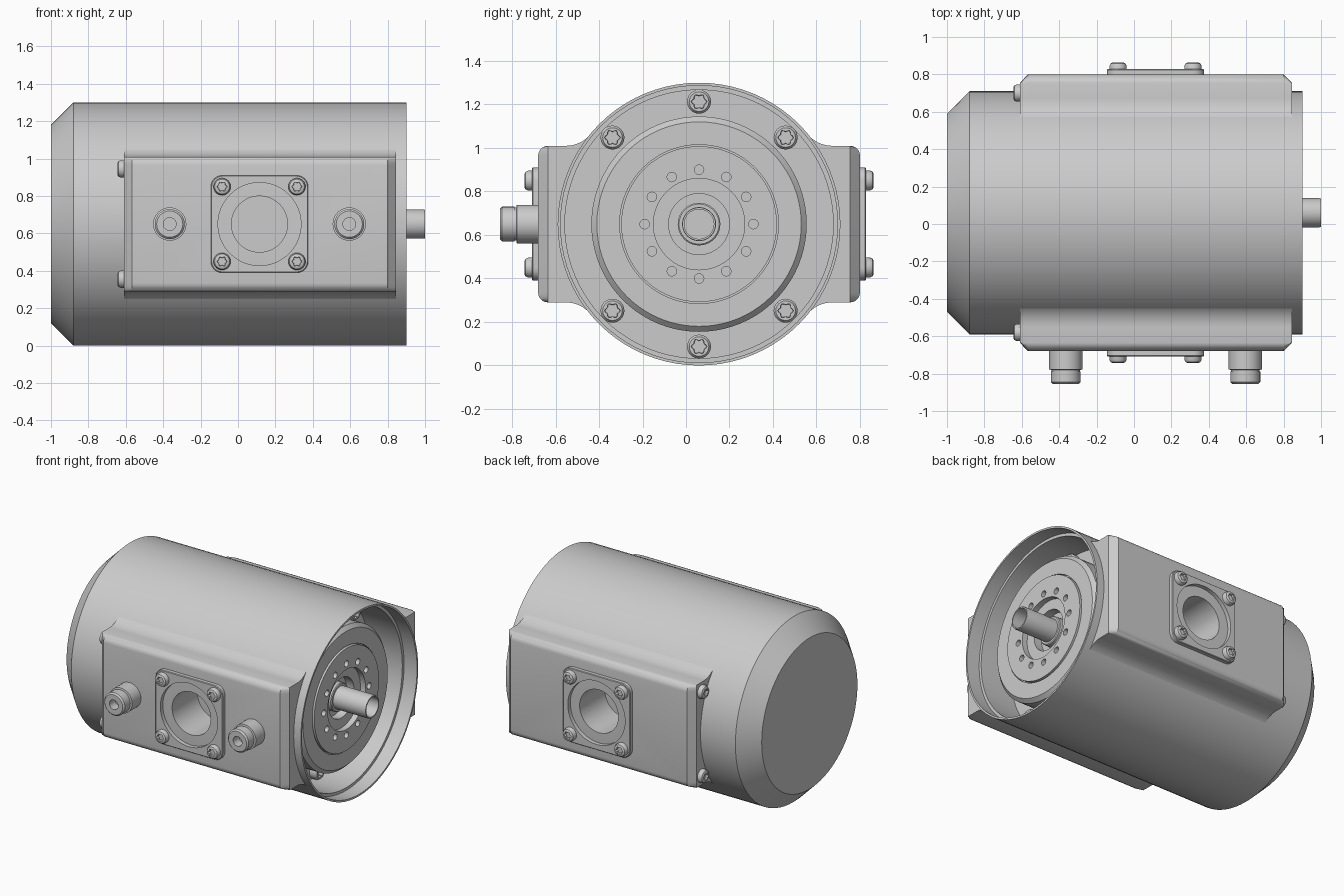
import bpy, bmesh, math
from math import sin, cos, pi, radians
from mathutils import Vector, Matrix

if "Cube" in bpy.data.objects:
    bpy.data.objects.remove(bpy.data.objects["Cube"])

CY, CZ, R = 0.06, 0.65, 0.65      # motor axis runs along x through (CY, CZ)
PX = 0.115                        # centre of the side ports


def make(name, bm):
    bmesh.ops.remove_doubles(bm, verts=bm.verts, dist=1e-5)
    bmesh.ops.recalc_face_normals(bm, faces=bm.faces)
    me = bpy.data.meshes.new(name)
    bm.to_mesh(me)
    bm.free()
    ob = bpy.data.objects.new(name, me)
    bpy.context.collection.objects.link(ob)
    return ob


def skin(bm, rings):
    """Bridge closed rings of points and cap both ends."""
    vs = [[bm.verts.new(p) for p in ring] for ring in rings]
    n = len(vs[0])
    for a, b in zip(vs, vs[1:]):
        for i in range(n):
            j = (i + 1) % n
            bm.faces.new((a[i], a[j], b[j], b[i]))
    bm.faces.new(vs[0])
    bm.faces.new(vs[-1])


def lathe(bm, profile, pos, axis, n=32):
    """Revolve (height, radius[, lobe depth]) points around an axis."""
    m = Matrix.Translation(pos) @ Vector(axis).to_track_quat('Z', 'Y').to_matrix().to_4x4()
    rings = []
    for h, r, *lobe in profile:
        k = lobe[0] if lobe else 0
        rings.append([m @ Vector((r * (1 + k * cos(6 * t)) * cos(t),
                                  r * (1 + k * cos(6 * t)) * sin(t), h))
                      for t in (2 * pi * i / n for i in range(n))])
    skin(bm, rings)


def turned(name, profile, pos, axis, n=32):
    bm = bmesh.new()
    lathe(bm, profile, pos, axis, n)
    return make(name, bm)


def cut(ob, cutter):
    mod = ob.modifiers.new("cut", 'BOOLEAN')
    mod.operation, mod.solver, mod.object = 'DIFFERENCE', 'EXACT', cutter
    bpy.context.view_layer.objects.active = ob
    bpy.ops.object.modifier_apply(modifier=mod.name)
    cutter.hide_render = True
    cutter.hide_viewport = True


def arc(cx, cy, r, a0, a1, n):
    return [(cx + r * cos(radians(a0 + (a1 - a0) * i / n)),
             cy + r * sin(radians(a0 + (a1 - a0) * i / n))) for i in range(n + 1)]


# Housing: chamfered rear, open front lip, deep channel and raised drive face
body = turned("motor_housing", [
    (-1, 0.53), (-0.88, R), (0.9, R), (0.9, 0.637), (0.8, 0.637), (0.8, 0.617),
    (0.55, 0.617), (0.55, 0.495), (0.765, 0.495), (0.79, 0.47), (0.79, 0.365),
    (0.77, 0.365), (0.77, 0.358), (0.8, 0.358), (0.8, 0.21), (0.76, 0.21),
    (0.76, 0.14), (0.70, 0.14), (0.70, 0.095)], (0, CY, CZ), (1, 0, 0), 80)

# Ring of twelve bolt holes in the drive face
bm = bmesh.new()
for i in range(12):
    a = i * pi / 6
    lathe(bm, [(0, 0.022), (0.2, 0.022)],
          (0.74, CY + 0.25 * cos(a), CZ + 0.25 * sin(a)), (1, 0, 0), 16)
cut(body, make("bolt_hole_cutter", bm))

# Hollow output shaft and its collar
turned("output_shaft", [(0.6, 0.078), (0.99, 0.078), (1.0, 0.076), (1.0, 0.068), (0.66, 0.068)],
       (0, CY, CZ), (1, 0, 0), 40)
turned("shaft_collar", [(0.65, 0.098), (0.745, 0.098), (0.75, 0.092), (0.75, 0.07)],
       (0, CY, CZ), (1, 0, 0), 40)

# Cross-section of a side box: rounded outer corners, fillets into the housing
half = arc(0.695, 0.315, 0.045, 0, 90, 5)
half += arc(0.613, 0.509, 0.149, -90, -140.3, 8)
ang = math.degrees(math.atan2(half[-1][1], half[-1][0]))
inner = arc(0, 0, 0.643, ang - 1, -ang + 1, 24)
section = half + inner + [(u, -w) for u, w in reversed(half)]

HEAD = [(-0.02, 0.046), (0.018, 0.046), (0.03, 0.04), (0.035, 0.03),
        (0.035, 0.024, 0.15), (0.018, 0.022, 0.15)]

for side, s in (("front", -1), ("rear", 1)):
    face = CY + s * 0.74
    out = (0, s, 0)

    # Side box with bevelled ends
    bm = bmesh.new()
    rings = [[(x, CY + s * min(u, lim), CZ + w) for u, w in section]
             for x, lim in ((-0.61, 0.695), (-0.567, 0.74), (0.80, 0.74), (0.845, 0.695))]
    skin(bm, rings)
    box = make(side + "_side_box", bm)

    # Round port bored through box into the housing
    bore = turned(side + "_bore_cutter", [(-0.28, 0.15), (0.1, 0.15)], (PX, face, CZ), out, 48)
    cut(box, bore)
    bore.hide_viewport = False
    cut(body, bore)

    # Square port flange with rounded corners
    bm = bmesh.new()
    outline = []
    for q, (a, b) in enumerate(((1, 1), (-1, 1), (-1, -1), (1, -1))):
        outline += arc(a * 0.2, b * 0.2, 0.06, q * 90, q * 90 + 90, 6)
    skin(bm, [[(PX + k * a, face + s * d, CZ + k * b) for a, b in outline]
              for d, k in ((-0.01, 1), (0.024, 1), (0.028, 0.985))])
    flange = make(side + "_port_flange", bm)
    cut(flange, turned(side + "_flange_cutter", [(-0.1, 0.222), (0.1, 0.222)],
                       (PX, face, CZ), out, 48))

    # Flange screws and box end screws
    bm = bmesh.new()
    for a in (-0.2, 0.2):
        for b in (-0.2, 0.2):
            lathe(bm, HEAD, (PX + a, face + s * 0.028, CZ + b), out, 24)
    for b in (-0.295, 0.295):
        lathe(bm, HEAD, (-0.61, CY + s * 0.64, CZ + b), (-1, 0, 0), 24)
    make(side + "_box_screws", bm)

# Cover screws at the bottom of the front channel
bm = bmesh.new()
for deg in (45, 90, 135, 225, 270, 315):
    a = radians(deg)
    lathe(bm, [(-0.02, 0.055), (0.035, 0.055), (0.05, 0.045), (0.05, 0.032, 0.15), (0.02, 0.03, 0.15)],
          (0.55, CY + 0.563 * cos(a), CZ + 0.563 * sin(a)), (1, 0, 0), 24)
make("cover_screws", bm)

# Cable connectors on the front box
for name, x in (("left_connector", -0.365), ("right_connector", 0.595)):
    turned(name, [(-0.02, 0.089), (0.098, 0.089), (0.1, 0.076), (0.108, 0.076), (0.108, 0.08),
                  (0.165, 0.08), (0.175, 0.07), (0.175, 0.034), (0.11, 0.034)],
           (x, CY - 0.74, CZ), (0, -1, 0), 32)

# Smooth shading with sharp edges kept
bpy.ops.object.select_all(action='DESELECT')
for ob in bpy.context.collection.objects:
    if not ob.hide_render:
        ob.select_set(True)
        bpy.context.view_layer.objects.active = ob
bpy.ops.object.shade_smooth_by_angle(angle=radians(30))
